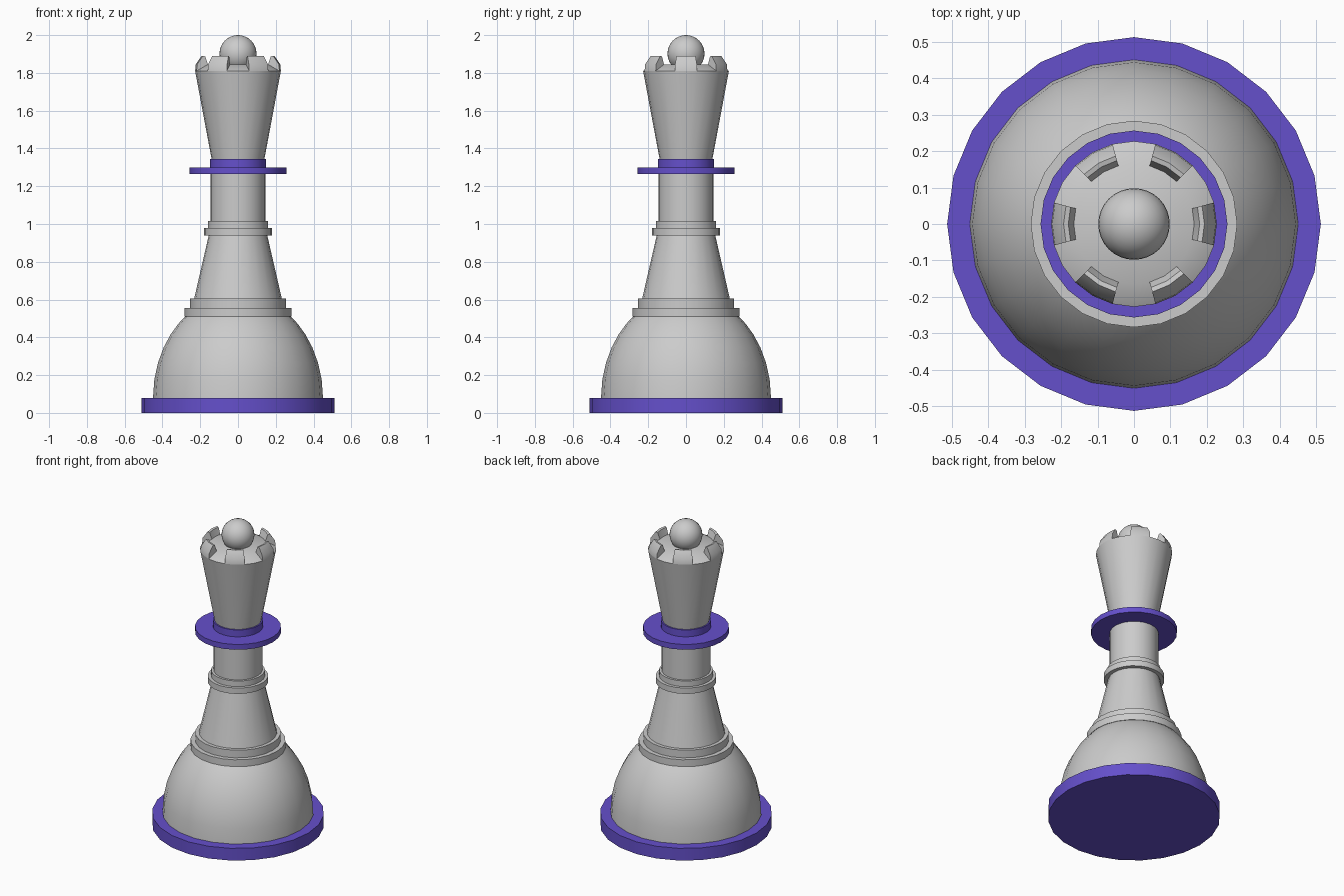
import bpy, bmesh, math

if "Cube" in bpy.data.objects:
    bpy.data.objects.remove(bpy.data.objects["Cube"])

N = 24  # sides of every turned part
purple = bpy.data.materials.new("purple")
purple.diffuse_color = (0.13, 0.08, 0.6, 1)
purple.use_nodes = True
purple.node_tree.nodes["Principled BSDF"].inputs["Base Color"].default_value = purple.diffuse_color


def finish(name, bm, mat=None):
    bmesh.ops.remove_doubles(bm, verts=bm.verts, dist=1e-5)
    bmesh.ops.recalc_face_normals(bm, faces=bm.faces)
    me = bpy.data.meshes.new(name)
    bm.to_mesh(me)
    bm.free()
    ob = bpy.data.objects.new(name, me)
    bpy.context.collection.objects.link(ob)
    if mat:
        me.materials.append(mat)
    bpy.ops.object.select_all(action='DESELECT')
    ob.select_set(True)
    bpy.context.view_layer.objects.active = ob
    bpy.ops.object.shade_smooth_by_angle(angle=math.radians(30))
    return ob


def turn(name, profile, mat=None):
    """Turn an (r, z) profile around z; both ends close onto the axis."""
    pts = [(0, profile[0][1])] + profile + [(0, profile[-1][1])]
    bm = bmesh.new()
    vs = [bm.verts.new((r, 0, z)) for r, z in pts]
    es = [bm.edges.new(p) for p in zip(vs, vs[1:])]
    bmesh.ops.spin(bm, geom=vs + es, cent=(0, 0, 0), axis=(0, 0, 1),
                   angle=math.tau, steps=N)
    return finish(name, bm, mat)


def disc(name, r, z0, z1, mat=None, r_top=None):
    return turn(name, [(r, z0), (r_top or r, z1)], mat)


# Base and dome
disc("base", 0.512, 0, 0.08, purple)
dome = []
for i in range(8):
    z = 0.43 * math.sin(i / 7 * math.pi / 2)
    dome.append((0.45 * math.sqrt(1 - (z / 0.55) ** 2), 0.08 + z))
turn("dome", dome)

# Stem with its rings
disc("lower_ring", 0.283, 0.51, 0.555)
disc("lower_ring_step", 0.255, 0.555, 0.605)
disc("tapered_stem", 0.232, 0.605, 0.94, r_top=0.155)
disc("middle_ring", 0.18, 0.94, 0.978)
disc("middle_ring_step", 0.16, 0.978, 1.015)
disc("neck", 0.145, 1.015, 1.265)
disc("collar", 0.256, 1.265, 1.30, purple)
disc("collar_step", 0.149, 1.30, 1.345, purple)

# Flared crown with a sloped rim
turn("crown", [(0.14, 1.345), (0.227, 1.81), (0.165, 1.845)])

# Six teeth on the rim, each spanning 30 degrees
bm = bmesh.new()
section = [(0.227, 1.81), (0.224, 1.845), (0.193, 1.89), (0.18, 1.887), (0.165, 1.845)]
for k in range(6):
    rows = []
    for j in (-1, 0, 1):
        a = math.radians(60 * k + 15 * j)
        rows.append([bm.verts.new((r * math.cos(a), r * math.sin(a), z)) for r, z in section])
    for p, q in zip(rows, rows[1:]):
        for i in range(5):
            n = (i + 1) % 5
            bm.faces.new((p[i], q[i], q[n], p[n]))
    bm.faces.new(rows[0])
    bm.faces.new(rows[-1][::-1])
finish("crown_teeth", bm)

# Ball finial
bm = bmesh.new()
bmesh.ops.create_uvsphere(bm, u_segments=32, v_segments=16, radius=0.098)
bmesh.ops.translate(bm, verts=bm.verts, vec=(0, 0, 1.902))
finish("finial", bm)
